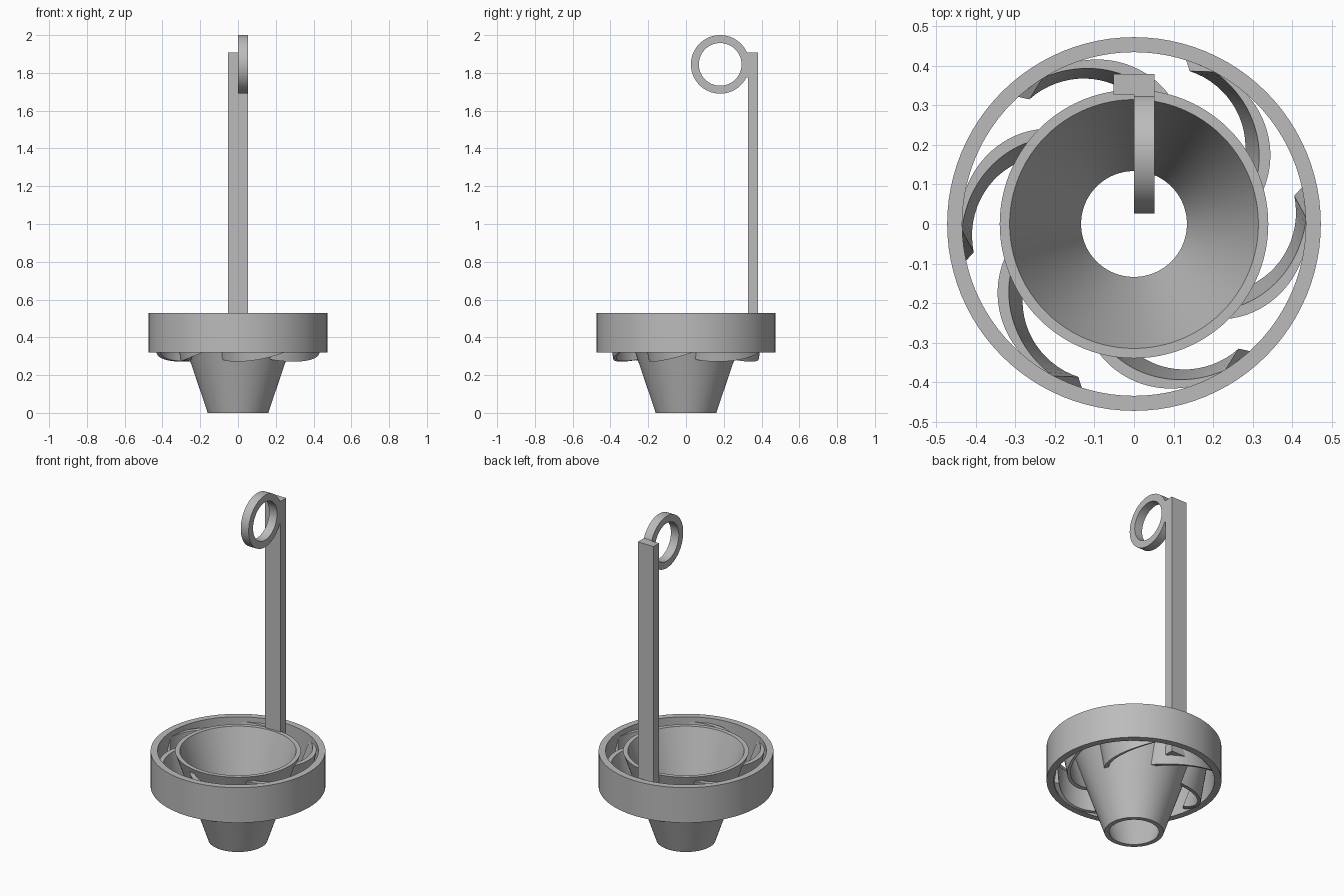
import bpy, bmesh, math
from mathutils import Matrix

cube = bpy.data.objects.get("Cube")
if cube:
    bpy.data.objects.remove(cube, do_unlink=True)

grey = bpy.data.materials.new("plain_grey")
grey.use_nodes = True
COLOUR = (0.5, 0.5, 0.5, 1)
grey.diffuse_color = COLOUR
grey.node_tree.nodes["Principled BSDF"].inputs["Base Color"].default_value = COLOUR


def finish(name, bm):
    """Turn a bmesh into a shaded, coloured object."""
    bmesh.ops.recalc_face_normals(bm, faces=bm.faces)
    mesh = bpy.data.meshes.new(name)
    bm.to_mesh(mesh)
    bm.free()
    obj = bpy.data.objects.new(name, mesh)
    bpy.context.collection.objects.link(obj)
    mesh.materials.append(grey)
    bpy.ops.object.select_all(action='DESELECT')
    obj.select_set(True)
    bpy.context.view_layer.objects.active = obj
    bpy.ops.object.shade_smooth_by_angle(angle=math.radians(30))
    return obj


def bridge(bm, a, b):
    for i in range(len(a)):
        j = (i + 1) % len(a)
        bm.faces.new((a[i], a[j], b[j], b[i]))


def lathe(name, profile, matrix=Matrix(), steps=96):
    """Revolve a closed (radius, height) profile about z."""
    bm = bmesh.new()
    rings = []
    for k in range(steps):
        t = math.tau * k / steps
        rings.append([bm.verts.new((r * math.cos(t), r * math.sin(t), z)) for r, z in profile])
    for k in range(steps):
        bridge(bm, rings[k], rings[(k + 1) % steps])
    bm.transform(matrix)
    return finish(name, bm)


def box(name, low, high):
    bm = bmesh.new()
    bmesh.ops.create_cube(bm, size=1)
    for v in bm.verts:
        v.co = [l + (c + 0.5) * (h - l) for c, l, h in zip(v.co, low, high)]
    return finish(name, bm)


def through(points, t):
    """Quadratic curve by angle through three (angle, radius, height) points."""
    (a0, r0, z0), (a1, r1, z1), (a2, r2, z2) = points
    a = a0 + (a2 - a0) * t
    w0 = (a - a1) * (a - a2) / ((a0 - a1) * (a0 - a2))
    w1 = (a - a0) * (a - a2) / ((a1 - a0) * (a1 - a2))
    w2 = 1 - w0 - w1
    r, z = w0 * r0 + w1 * r1 + w2 * r2, w0 * z0 + w1 * z1 + w2 * z2
    return r * math.cos(math.radians(a)), r * math.sin(math.radians(a)), z


# Curved vane edges, each running from the outer ring to the funnel
TOP = 0.5
VANE_EDGES = [
    [(58, 0.44, TOP), (32, 0.403, TOP), (12, 0.325, TOP)],
    [(62, 0.436, TOP), (41, 0.398, TOP), (17, 0.317, TOP)],
    [(70, 0.412, 0.345), (42, 0.37, 0.28), (16, 0.245, 0.285)],
    [(72.5, 0.437, 0.345), (44, 0.395, 0.28), (10, 0.25, 0.285)],
]


def vane(name, turn, steps=20):
    bm = bmesh.new()
    rows = [[bm.verts.new(through(e, k / steps)) for e in VANE_EDGES] for k in range(steps + 1)]
    for a, b in zip(rows, rows[1:]):
        bridge(bm, a, b)
    bm.faces.new(rows[0])
    bm.faces.new(rows[-1])
    bm.transform(Matrix.Rotation(turn, 4, 'Z'))
    return finish(name, bm)


# Outer ring and hollow funnel
lathe("outer_ring", [(0.435, 0.32), (0.473, 0.32), (0.473, 0.53), (0.435, 0.53)])
lathe("funnel", [(0.134, 0), (0.16, 0), (0.34, 0.53), (0.315, 0.53)])

# Six swirling vanes joining funnel and ring
for n in range(6):
    vane(f"vane_{n + 1}", n * math.tau / 6)

# Upright handle with a finger loop at the top
box("handle_bar", (-0.052, 0.328, 0.32), (0.052, 0.38, 1.908))
loop_place = Matrix.Translation((0, 0.181, 1.845)) @ Matrix.Rotation(math.pi / 2, 4, 'Y')
lathe("handle_loop", [(0.113, 0), (0.155, 0), (0.155, 0.052), (0.113, 0.052)], loop_place)
box("loop_joint", (0, 0.312, 1.775), (0.052, 0.335, 1.908))
